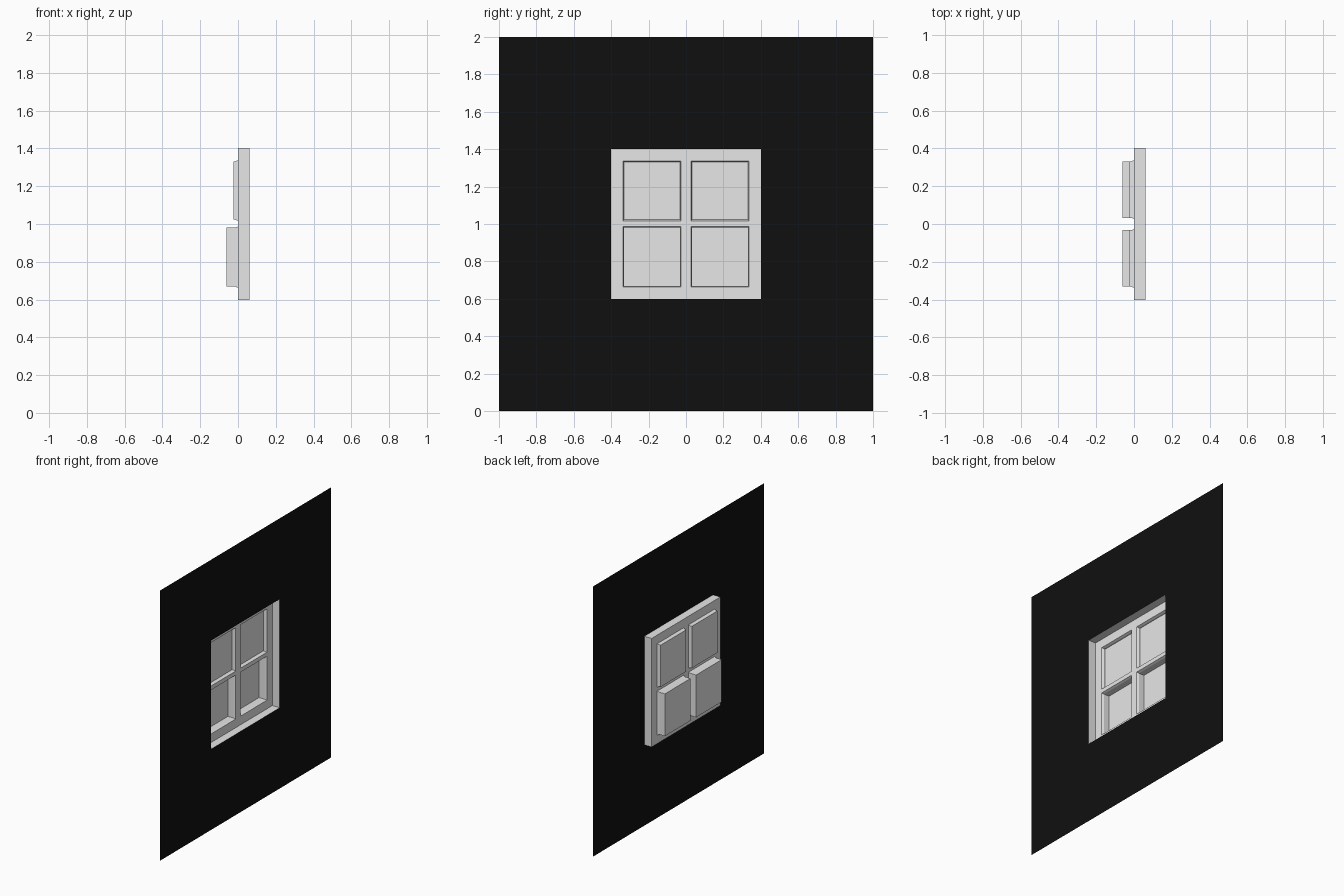
import bpy
import bmesh

cube = bpy.data.objects.get("Cube")
if cube:
    bpy.data.objects.remove(cube, do_unlink=True)


def material(name, rgb):
    m = bpy.data.materials.new(name)
    m.use_nodes = True
    m.diffuse_color = (*rgb, 1)
    m.node_tree.nodes["Principled BSDF"].inputs["Base Color"].default_value = (*rgb, 1)
    return m


GREY = material("light grey", (0.8, 0.8, 0.8))
BLACK = material("black", (0.005, 0.005, 0.005))

X_WALL, X_FRAME, X_BEVEL = 0.06, 0.0, -0.015
MID = 1.0          # height of the centre
OPEN = 0.402       # half size of the opening
IN, OUT = 0.027, 0.338   # inner and outer edges of each pane


def ring(bm, x, y0, y1, z0, z1, inset=0.0):
    """Rectangle of vertices facing +x."""
    y0, y1, z0, z1 = y0 + inset, y1 - inset, z0 + inset, z1 - inset
    return [bm.verts.new((x, y, z)) for y, z in
            ((y0, z0), (y1, z0), (y1, z1), (y0, z1))]


def bridge(bm, a, b):
    for i in range(4):
        j = (i + 1) % 4
        bm.faces.new((a[i], a[j], b[j], b[i]))


def finish(bm, name, mat):
    bmesh.ops.remove_doubles(bm, verts=bm.verts[:], dist=1e-5)
    me = bpy.data.meshes.new(name)
    bm.to_mesh(me)
    bm.free()
    me.materials.append(mat)
    ob = bpy.data.objects.new(name, me)
    bpy.context.collection.objects.link(ob)
    return ob


# Wall sheet with a square opening
bm = bmesh.new()
bridge(bm, ring(bm, X_WALL, -1, 1, 0, 2),
       ring(bm, X_WALL, -OPEN, OPEN, MID - OPEN, MID + OPEN))
finish(bm, "wall_sheet", BLACK)

# Recess sides between the wall and the window frame
bm = bmesh.new()
square = (-OPEN, OPEN, MID - OPEN, MID + OPEN)
bridge(bm, ring(bm, X_WALL, *square), ring(bm, X_FRAME, *square))
finish(bm, "window_reveal", GREY)

# Flat frame: a grid with the four pane cells left open
bm = bmesh.new()
ys = (-OPEN, -OUT, -IN, IN, OUT, OPEN)
zs = (-OPEN, -OUT, -0.013, 0.017, OUT, OPEN)
for i in range(5):
    for j in range(5):
        if not (i % 2 and j % 2):
            bm.faces.new(ring(bm, X_FRAME, ys[i], ys[i + 1], MID + zs[j], MID + zs[j + 1]))
finish(bm, "window_frame", GREY)

# Four panes: bevelled edge, straight sides, flat back; the lower row is deeper
for row, j, depth in (("lower", 1, -0.06), ("upper", 3, -0.025)):
    for side, i in (("front", 1), ("back", 3)):
        bm = bmesh.new()
        cell = (ys[i], ys[i + 1], MID + zs[j], MID + zs[j + 1])
        rings = [ring(bm, X_FRAME, *cell), ring(bm, X_BEVEL, *cell, 0.006),
                 ring(bm, depth, *cell, 0.006)]
        bridge(bm, rings[0], rings[1])
        bridge(bm, rings[1], rings[2])
        bm.faces.new(rings[2])
        finish(bm, f"{row}_{side}_pane", GREY)
